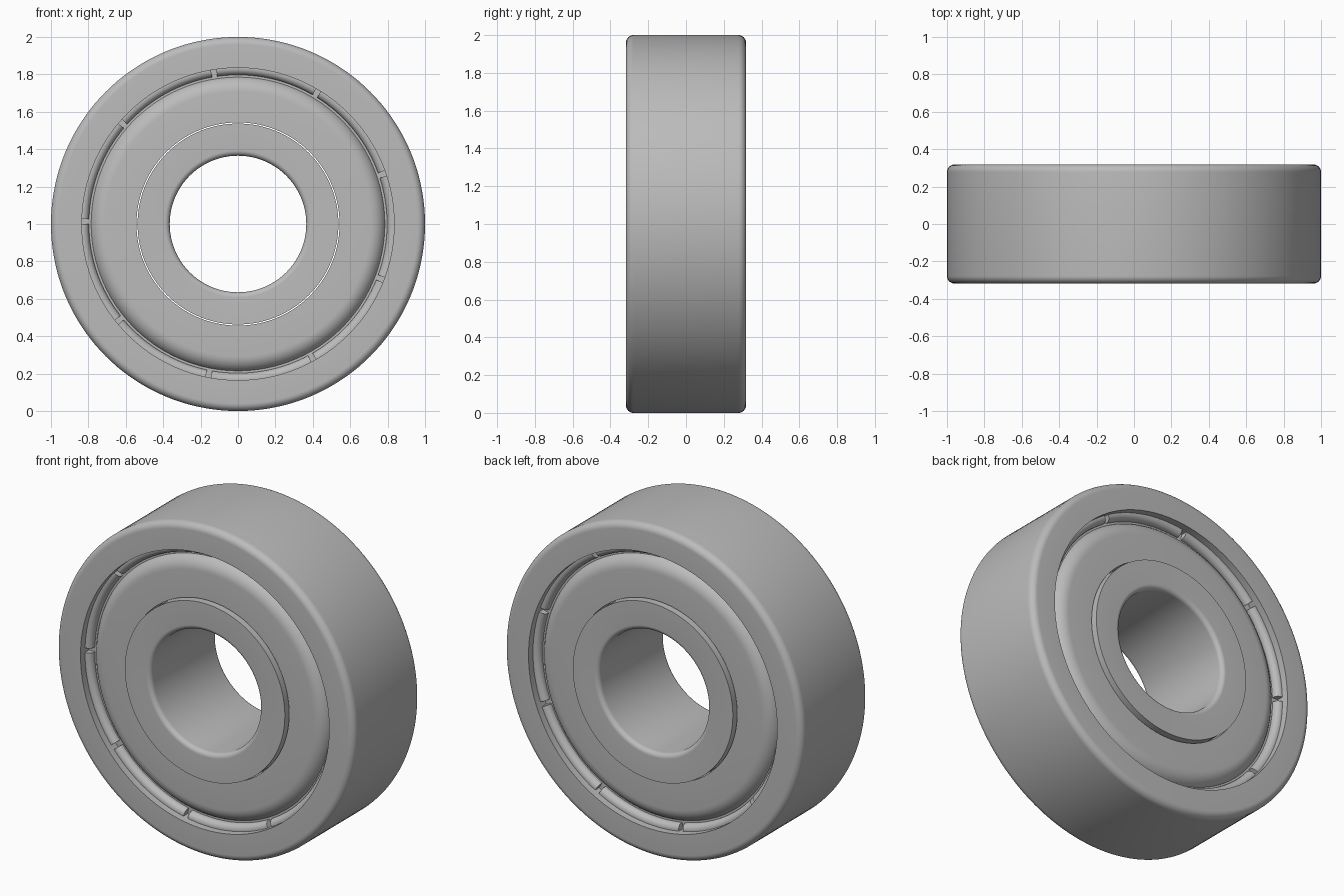
import bpy, bmesh
from math import cos, sin, radians, pi, sqrt
from mathutils import Vector

cube = bpy.data.objects.get("Cube")
if cube:
    bpy.data.objects.remove(cube)

HALF = 0.318     # half the bearing width
SHIELD = 0.285   # height of the shield face
SEGMENTS = 144

steel = bpy.data.materials.new("brushed_steel")
steel.use_nodes = True
colour = (0.5, 0.5, 0.5, 1)
steel.diffuse_color = colour
steel.node_tree.nodes["Principled BSDF"].inputs["Base Color"].default_value = colour


def rounded(corners, steps=8):
    """Turn (radius, y, fillet length) corners into a profile with true arcs."""
    points = []
    for i, (r, y, fillet) in enumerate(corners):
        p = Vector((r, y))
        if not fillet:
            points.append(p)
            continue
        to_prev = (Vector(corners[i - 1][:2]) - p).normalized()
        to_next = (Vector(corners[(i + 1) % len(corners)][:2]) - p).normalized()
        a, b = p + to_prev * fillet, p + to_next * fillet
        w = sqrt((1 - to_prev.dot(to_next)) / 2)
        for k in range(steps + 1):
            t = k / steps
            c0, c1, c2 = (1 - t) ** 2, 2 * w * t * (1 - t), t * t
            points.append((a * c0 + p * c1 + b * c2) / (c0 + c1 + c2))
    return points


def sweep(bm, profile, start=0.0, end=2 * pi, segments=SEGMENTS, full=True):
    """Revolve a closed profile about the bearing axis, capping partial sweeps."""
    count = segments if full else segments + 1
    rings = []
    for i in range(count):
        a = start + (end - start) * i / segments
        rings.append([bm.verts.new((p.x * cos(a), p.y, 1 + p.x * sin(a))) for p in profile])
    for i in range(segments):
        r0, r1 = rings[i], rings[(i + 1) % count]
        for j in range(len(profile)):
            k = (j + 1) % len(profile)
            bm.faces.new((r0[j], r0[k], r1[k], r1[j]))
    if not full:
        bm.faces.new(rings[0])
        bm.faces.new(rings[-1])


def finish(name, bm):
    bmesh.ops.recalc_face_normals(bm, faces=bm.faces)
    mesh = bpy.data.meshes.new(name)
    bm.to_mesh(mesh)
    bm.free()
    mesh.materials.append(steel)
    obj = bpy.data.objects.new(name, mesh)
    bpy.context.collection.objects.link(obj)
    bpy.ops.object.select_all(action="DESELECT")
    obj.select_set(True)
    bpy.context.view_layer.objects.active = obj
    bpy.ops.object.shade_smooth_by_angle(angle=radians(35))


def ring(name, corners):
    bm = bmesh.new()
    sweep(bm, rounded(corners))
    finish(name, bm)


def symmetric(half):
    """Complete a profile by mirroring its corners across the middle plane."""
    return half + [(r, -y, f) for r, y, f in reversed(half)]


# Outer ring with a stepped seat for the shields
ring("outer_ring", symmetric([(1.0, HALF, 0.04), (0.835, HALF, 0),
                              (0.835, 0.235, 0), (0.78, 0.235, 0)]))

# Inner ring with rounded bore edges
ring("inner_ring", symmetric([(0.365, HALF, 0.028), (0.537, HALF, 0)]))

for side, name in ((-1, "front"), (1, "back")):
    # Dust shield with a domed rim
    ring(name + "_shield", [(0.543, side * SHIELD, 0), (0.793, side * SHIELD, 0.085),
                            (0.793, side * 0.17, 0), (0.543, side * 0.17, 0)])

    # Nine curled retaining tabs separated by narrow notches
    tab = rounded([(0.797, side * 0.22, 0), (0.797, side * 0.275, 0.034),
                   (0.836, side * 0.275, 0), (0.836, side * 0.22, 0)])
    bm = bmesh.new()
    for i in range(9):
        notch = 19 + 40 * i
        sweep(bm, tab, radians(notch + 1), radians(notch + 39), 16, full=False)
    finish(name + "_retaining_tabs", bm)
